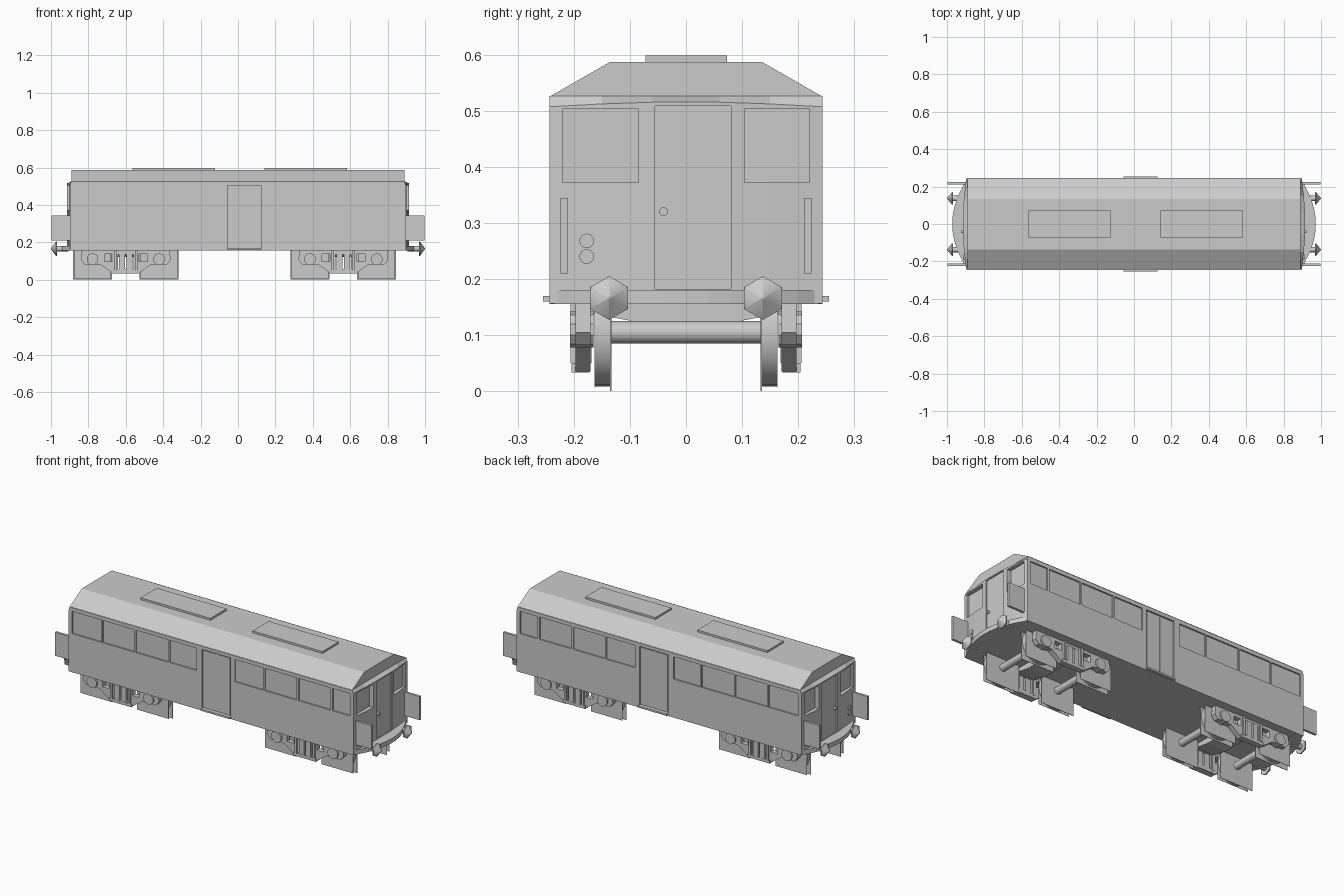
import bpy, bmesh, math
from mathutils import Matrix, Vector

if "Cube" in bpy.data.objects:
    bpy.data.objects.remove(bpy.data.objects["Cube"])


def make(name, bm):
    bmesh.ops.recalc_face_normals(bm, faces=bm.faces)
    me = bpy.data.meshes.new(name)
    bm.to_mesh(me)
    bm.free()
    ob = bpy.data.objects.new(name, me)
    bpy.context.collection.objects.link(ob)
    return ob


def add_box(bm, x0, x1, y0, y1, z0, z1):
    m = Matrix.Translation(((x0 + x1) / 2, (y0 + y1) / 2, (z0 + z1) / 2))
    m = m @ Matrix.Diagonal((abs(x1 - x0), abs(y1 - y0), abs(z1 - z0), 1))
    bmesh.ops.create_cube(bm, size=1, matrix=m)


def box(name, *dims):
    bm = bmesh.new()
    add_box(bm, *dims)
    return make(name, bm)


def cyl(name, centre, axis, length, r, r2=None, seg=16, caps=True, smooth=True):
    bm = bmesh.new()
    rot = Vector(axis).to_track_quat('Z', 'Y').to_matrix().to_4x4()
    bmesh.ops.create_cone(bm, cap_ends=caps, segments=seg, radius1=r, radius2=r if r2 is None else r2,
                          depth=length, matrix=Matrix.Translation(centre) @ rot)
    ob = make(name, bm)
    if smooth:
        for p in ob.data.polygons:
            p.use_smooth = len(p.vertices) == 4
    return ob


def prism(name, pts, a, b, place):
    """Extrude a 2D outline from a to b; place(u, v, w) gives the 3D point."""
    bm = bmesh.new()
    lo = [bm.verts.new(place(u, v, a)) for u, v in pts]
    hi = [bm.verts.new(place(u, v, b)) for u, v in pts]
    n = len(pts)
    bm.faces.new(lo)
    bm.faces.new(hi)
    for i in range(n):
        bm.faces.new((lo[i], lo[(i + 1) % n], hi[(i + 1) % n], hi[i]))
    return make(name, bm)


def cut(ob, boxes):
    bm = bmesh.new()
    for b in boxes:
        add_box(bm, *b)
    cutter = make("cutter", bm)
    cutter.hide_render = True
    mod = ob.modifiers.new("cut", 'BOOLEAN')
    mod.operation, mod.solver, mod.object = 'DIFFERENCE', 'EXACT', cutter
    bpy.context.view_layer.objects.active = ob
    bpy.ops.object.modifier_apply(modifier=mod.name)
    bpy.data.objects.remove(cutter)


# Body shell with slightly bowed ends and a sloping brow under the roof
half = [(0.897, -0.243, 0.507), (0.908, -0.15, 0.512), (0.915, -0.06, 0.515),
        (0.915, 0.06, 0.515), (0.908, 0.15, 0.512), (0.897, 0.243, 0.507)]
plan = half + [(-x, -y, z) for x, y, z in half]
bm = bmesh.new()
rings = [[bm.verts.new((x, y, 0.156)) for x, y, z in plan],
         [bm.verts.new(p) for p in plan],
         [bm.verts.new((math.copysign(0.89, x), y, 0.526)) for x, y, z in plan]]
bm.faces.new(rings[0])
bm.faces.new(rings[2])
for a, b in zip(rings, rings[1:]):
    for i in range(len(plan)):
        j = (i + 1) % len(plan)
        bm.faces.new((a[i], a[j], b[j], b[i]))
body = make("body_shell", bm)

# Recessed windows and doors, cut on both sides and both ends
windows = [(-0.877, -0.69), (-0.683, -0.481), (-0.474, -0.267), (-0.26, -0.091),
           (0.15, 0.332), (0.339, 0.54), (0.551, 0.754), (0.765, 0.877)]
cuts = []
for s in (-1, 1):
    cuts += [(a, b, s * 0.235, s * 0.3, 0.375, 0.502) for a, b in windows]
    cuts.append((-0.057, 0.123, s * 0.233, s * 0.3, 0.17, 0.504))
    cuts += [(s * 0.887, s * 1.0, -0.22, -0.085, 0.372, 0.503),
             (s * 0.887, s * 1.0, 0.104, 0.22, 0.372, 0.503),
             (s * 0.908, s * 1.0, -0.055, 0.08, 0.182, 0.508)]
cut(body, cuts)

# Roof and roof panels
prism("roof", [(-0.245, 0.524), (0.245, 0.524), (0.135, 0.587), (-0.135, 0.587)],
      -0.89, 0.89, lambda u, v, w: (w, u, v))
for a, b in ((-0.564, -0.123), (0.142, 0.583)):
    box("roof_panel", a, b, -0.072, 0.073, 0.58, 0.598)

# Side doors: two leaves with a centre post, and a step below
for s in (-1, 1):
    for a, b in ((-0.05, 0.029), (0.037, 0.116)):
        box("side_door_leaf", a, b, s * 0.23, s * 0.237, 0.178, 0.498)
    box("door_step", -0.057, 0.126, s * 0.235, s * 0.255, 0.16, 0.17)

# Ends: bowed footplate, buffers, side plates, lamps and door knob
arc = [(0.89 + 0.082 * (1 - (i / 6) ** 2), 0.243 * i / 6) for i in range(-6, 7)]
for s in (-1, 1):
    prism("footplate", [(0.85, -0.243)] + arc + [(0.85, 0.243)], 0.155, 0.18,
          lambda u, v, w: (s * u, v, w))
    for y in (-0.137, 0.137):
        cyl("buffer_shaft", (s * 0.94, y, 0.166), (s, 0, 0), 0.07, 0.015, seg=8)
        cyl("buffer_rim", (s * 0.97, y, 0.166), (s, 0, 0), 0.006, 0.039, seg=6, smooth=False)
        cyl("buffer_head", (s * 0.986, y, 0.166), (s, 0, 0), 0.027, 0.039, 0.002, seg=6)
    for t in (-1, 1):
        box("end_side_plate", s * 0.895, s * 0.998, t * 0.21, t * 0.224, 0.21, 0.344)
    for z in (0.268, 0.24):
        cyl("end_lamp", (s * 0.905, -0.177, z), (s, 0, 0), 0.014, 0.013)
    cyl("door_knob", (s * 0.913, -0.04, 0.32), (s, 0, 0), 0.016, 0.008, seg=12)

# Bogie side frame outline (right half is mirrored)
side = [(0.07, 0.035), (0.135, 0.082), (0.22, 0.082), (0.24, 0.105), (0.235, 0.155)]
outline = side + [(-x, z) for x, z in reversed(side)]
for cx in (-0.6, 0.563):
    for s in (-1, 1):
        frame = prism("bogie_side_frame", outline, 0.17, 0.197,
                      lambda u, v, w: (cx + u, s * w, v))
        holes = [(cx - 0.042, cx + 0.042, s * 0.15, s * 0.22, 0.058, 0.135)]
        holes += [(cx + t * 0.072, cx + t * 0.115, s * 0.15, s * 0.22, 0.098, 0.138) for t in (-1, 1)]
        cut(frame, holes)
        box("frame_bottom_pad", cx - 0.07, cx + 0.07, s * 0.172, s * 0.204, 0.033, 0.05)
        for t in (-1, 1):
            box("bogie_spring", cx + t * 0.005, cx + t * 0.036, s * 0.174, s * 0.203, 0.045, 0.14)
            box("spring_hanger", cx + t * 0.05, cx + t * 0.062, s * 0.168, s * 0.206, 0.05, 0.155)
            cyl("axle_box", (cx + t * 0.178, s * 0.186, 0.11), (0, s, 0), 0.042, 0.032, seg=10, smooth=False)
    # Cross bolster
    prism("bogie_bolster", [(-0.175, 0.155), (-0.175, 0.14), (-0.08, 0.122),
                            (0.08, 0.122), (0.175, 0.14), (0.175, 0.155)],
          cx - 0.06, cx + 0.06, lambda u, v, w: (w, u, v))
    # Wheelsets: axle, tread ring and square wheel plates
    for wx in (cx - 0.178, cx + 0.178):
        cyl("axle", (wx, 0, 0.105), (0, 1, 0), 0.27, 0.02)
        for s in (-1, 1):
            cyl("wheel_tread", (wx, s * 0.149, 0.105), (0, 1, 0), 0.028, 0.097, seg=24, caps=False)
            box("wheel_inner_plate", wx - 0.104, wx + 0.104, s * 0.1325, s * 0.135, 0.0, 0.209)
            box("wheel_outer_plate", wx - 0.099, wx + 0.099, s * 0.162, s * 0.1635, 0.007, 0.203)
